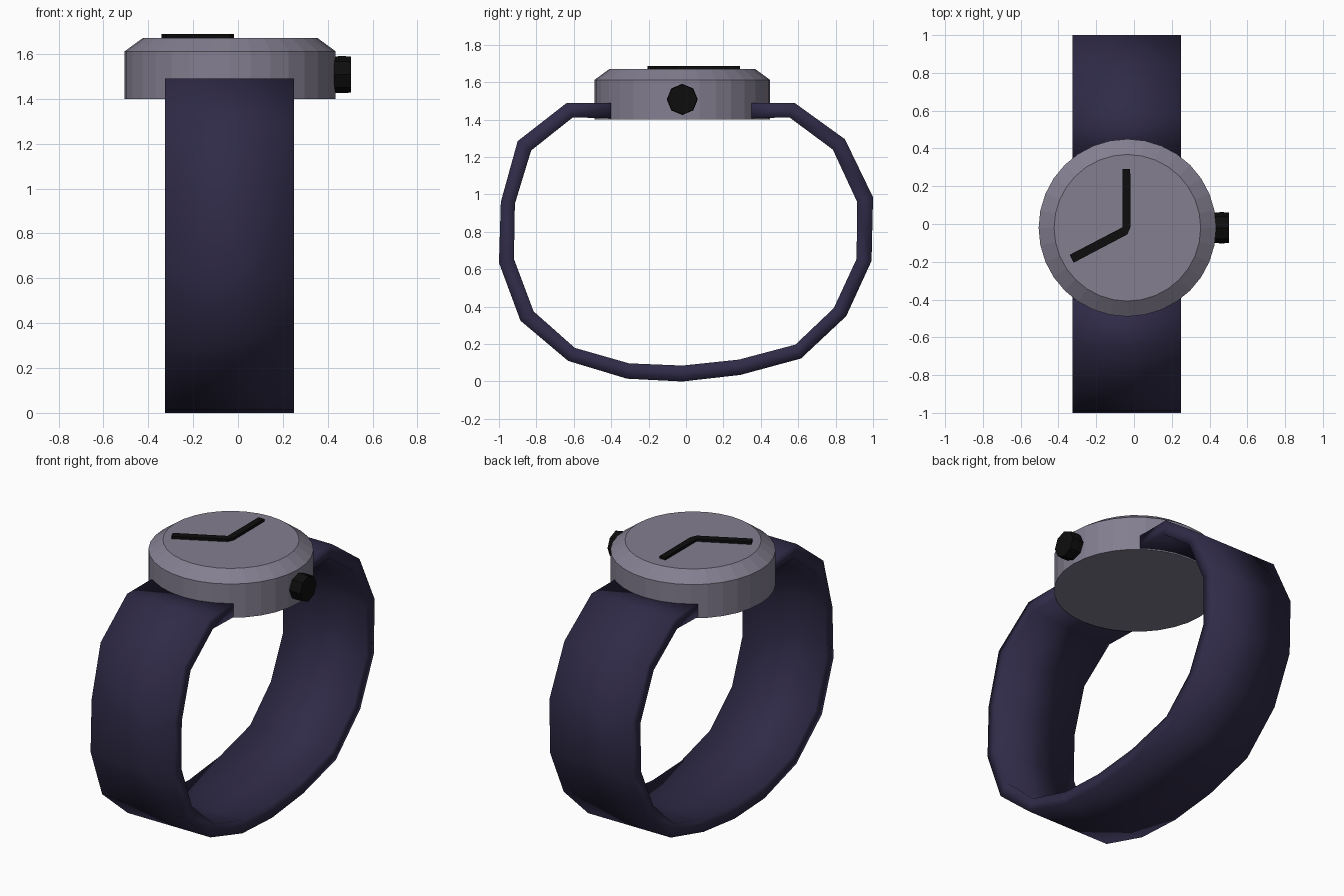
import bpy, bmesh, math
from mathutils import Matrix

if "Cube" in bpy.data.objects:
    bpy.data.objects.remove(bpy.data.objects["Cube"])

CX, CY = -0.035, -0.02   # case centre


def material(name, rgb):
    m = bpy.data.materials.new(name)
    m.diffuse_color = (*rgb, 1)
    m.use_nodes = True
    m.node_tree.nodes["Principled BSDF"].inputs["Base Color"].default_value = m.diffuse_color
    return m


metal = material("grey_metal", (0.23, 0.21, 0.28))
leather = material("navy_strap", (0.03, 0.024, 0.065))
black = material("black", (0.004, 0.004, 0.004))


def finish(name, bm, mat, smooth=False):
    bmesh.ops.recalc_face_normals(bm, faces=bm.faces)
    for f in bm.faces:
        f.smooth = smooth
    me = bpy.data.meshes.new(name)
    bm.to_mesh(me)
    bm.free()
    me.materials.append(mat)
    ob = bpy.data.objects.new(name, me)
    bpy.context.collection.objects.link(ob)
    return ob


def lathe(name, profile, sides, mat, matrix):
    """Capped stack of rings from (radius, height) pairs."""
    bm = bmesh.new()
    rings = [[bm.verts.new((r * math.cos(2 * math.pi * i / sides),
                            r * math.sin(2 * math.pi * i / sides), z))
              for i in range(sides)] for r, z in profile]
    for a, b in zip(rings, rings[1:]):
        for i in range(sides):
            j = (i + 1) % sides
            bm.faces.new((a[i], a[j], b[j], b[i]))
    bm.faces.new(rings[0])
    bm.faces.new(rings[-1])
    bm.transform(matrix)
    return finish(name, bm, mat)


# Case: drum with a chamfered rim
lathe("case", [(0.47, 1.40), (0.47, 1.612), (0.388, 1.672)], 32, metal,
      Matrix.Translation((CX, CY, 0)))

# Crown: octagonal knob on the right
lathe("crown", [(0.08, 0.42), (0.083, 0.465), (0.08, 0.504)], 8, black,
      Matrix.Translation((0, CY, 1.508)) @ Matrix.Rotation(math.pi / 2, 4, 'Y'))

# Hands: one bent slab, minute hand up and hour hand towards eight
bm = bmesh.new()
outline = [(-0.06, 0.29), (-0.02, 0.29), (-0.018, -0.015), (-0.035, -0.055),
           (-0.32, -0.205), (-0.34, -0.163), (-0.06, -0.017)]
low = [bm.verts.new((x, y, 1.668)) for x, y in outline]
high = [bm.verts.new((x, y, 1.688)) for x, y in outline]
bm.faces.new(low)
bm.faces.new(high)
for i in range(len(low)):
    j = (i + 1) % len(low)
    bm.faces.new((low[i], low[j], high[j], high[i]))
finish("hands", bm, black)

# Strap: open band, outer and inner (y, z) paths joined across the width
outer = [(-0.40, 1.49), (-0.637, 1.49), (-0.90, 1.285), (-0.99, 0.96),
         (-1.0, 0.635), (-0.885, 0.325), (-0.63, 0.11), (-0.315, 0.015),
         (-0.02, 0.0), (0.29, 0.035), (0.615, 0.123), (0.857, 0.35),
         (0.992, 0.645), (1.0, 0.985), (0.85, 1.295), (0.58, 1.49), (0.345, 1.49)]
inner = [(-0.40, 1.407), (-0.605, 1.412), (-0.828, 1.235), (-0.915, 0.95),
         (-0.92, 0.655), (-0.815, 0.375), (-0.595, 0.18), (-0.305, 0.097),
         (-0.02, 0.085), (0.283, 0.117), (0.585, 0.197), (0.79, 0.392),
         (0.912, 0.655), (0.915, 0.96), (0.785, 1.24), (0.553, 1.412), (0.345, 1.407)]
bm = bmesh.new()
sections = []
for (yo, zo), (yi, zi) in zip(outer, inner):
    sections.append([bm.verts.new(p) for p in (
        (-0.325, yo, zo), (0.25, yo, zo), (0.25, yi, zi), (-0.325, yi, zi))])
for a, b in zip(sections, sections[1:]):
    for i in range(4):
        j = (i + 1) % 4
        bm.faces.new((a[i], a[j], b[j], b[i]))
bm.faces.new(sections[0])
bm.faces.new(sections[-1])
finish("strap", bm, leather, smooth=True)
